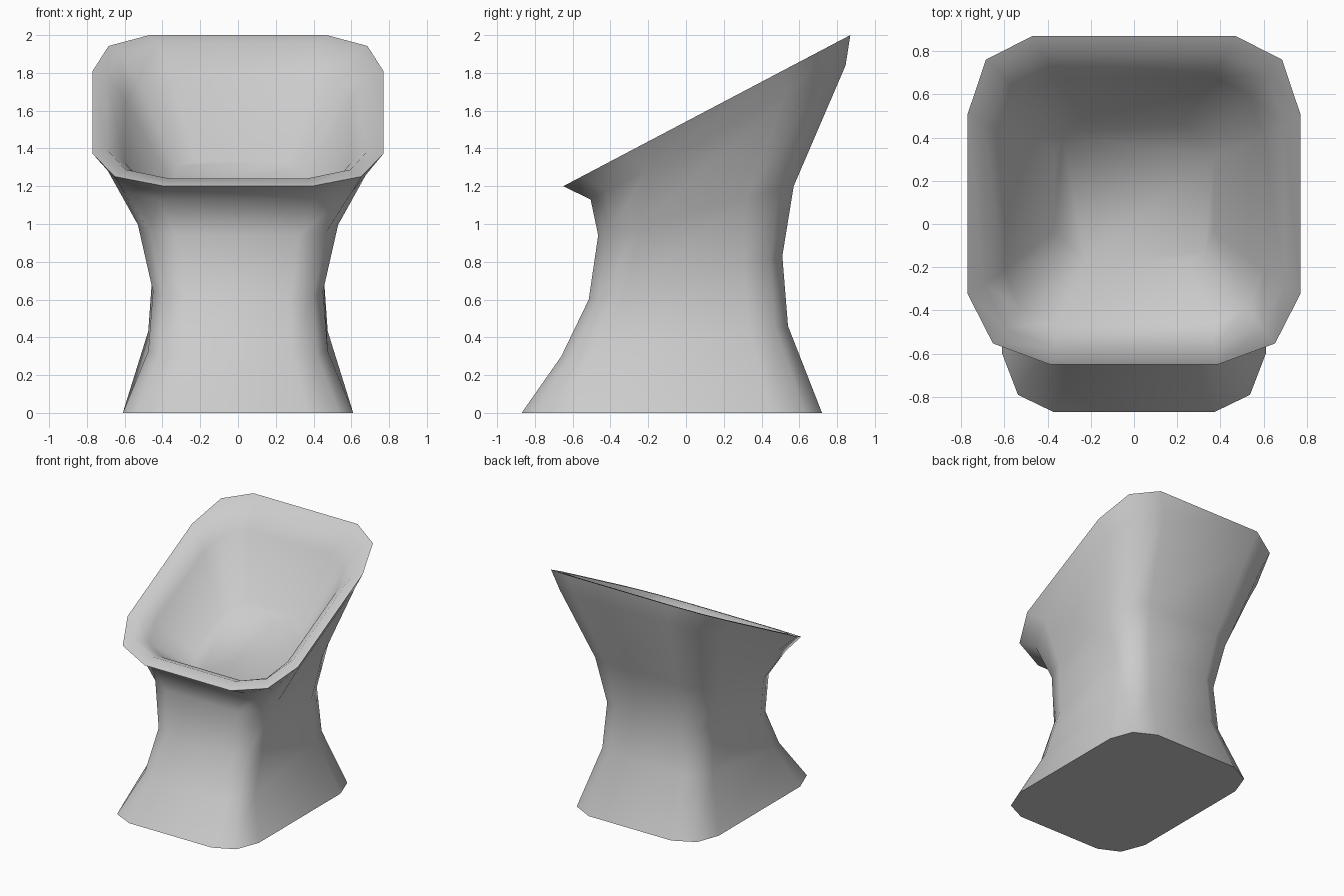
import bpy, bmesh

if "Cube" in bpy.data.objects:
    bpy.data.objects.remove(bpy.data.objects["Cube"])


def ring(bm, w, yf, zf, yb, zb, depths, k=1.0):
    """Twelve-sided rounded rectangle, tilted from its front edge to its back edge."""
    widths = (1 - 0.39 * k, 1 - 0.12 * k, 1.0, 1.0, 0.89, 0.61)
    half = list(zip(widths, (0.0, *depths, 1.0)))
    pts = half + [(-x, t) for x, t in reversed(half)]
    return [bm.verts.new((x * w, yf + (yb - yf) * t, zf + (zb - zf) * t)) for x, t in pts]


# how far back the corner points lie, for tight and for wide corners
tight = (0.05, 0.17, 0.83, 0.945)
medium = (0.057, 0.19, 0.80, 0.935)
wide = (0.064, 0.215, 0.762, 0.928)

# half width, front y, front z, back y, back z, corners, front corner cut
sections = [
    # flared foot, waist and neck
    (0.61, -0.87, 0.00, 0.72, 0.00, tight),
    (0.475, -0.66, 0.30, 0.54, 0.46, tight),
    (0.45, -0.515, 0.60, 0.51, 0.83, medium),
    (0.53, -0.465, 0.94, 0.57, 1.20, wide),
    (0.69, -0.505, 1.13, 0.845, 1.84, wide),
    # slanted rim, inner lip and bowl shoulder
    (0.77, -0.65, 1.20, 0.87, 2.00, wide, 1.27),
    (0.695, -0.57, 1.242, 0.79, 1.958, wide, 1.2),
    (0.60, -0.46, 1.20, 0.68, 1.80, wide),
    # bowl floor
    (0.37, -0.17, 1.00, 0.46, 1.33, wide),
]

# Pedestal body with hollow slanted bowl
bm = bmesh.new()
rings = [ring(bm, *s) for s in sections]
for a, b in zip(rings, rings[1:]):
    for i in range(12):
        j = (i + 1) % 12
        bm.faces.new((a[i], a[j], b[j], b[i]))
bm.faces.new(rings[0][::-1])
bm.faces.new(rings[-1])
bmesh.ops.recalc_face_normals(bm, faces=bm.faces)

mesh = bpy.data.meshes.new("slanted_bowl_pedestal")
bm.to_mesh(mesh)
bm.free()
body = bpy.data.objects.new("slanted_bowl_pedestal", mesh)
bpy.context.collection.objects.link(body)

# Smooth body, crisp rim and base edge
bpy.context.view_layer.objects.active = body
body.select_set(True)
bpy.ops.object.shade_smooth_by_angle(angle=1.1)
